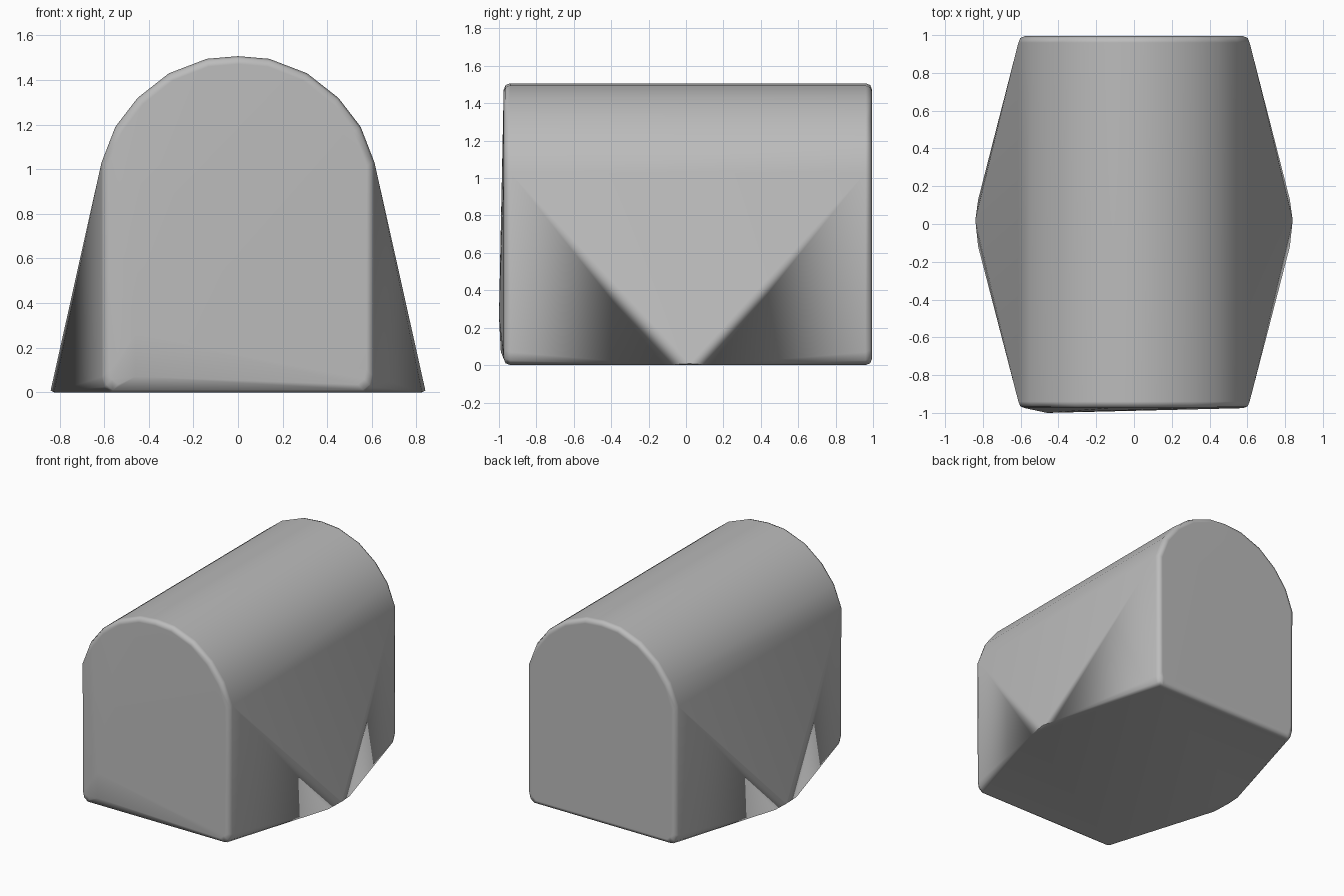
import bpy
import bmesh
import math

cube = bpy.data.objects.get("Cube")
if cube:
    bpy.data.objects.remove(cube, do_unlink=True)

# Plain grey surface
grey = bpy.data.materials.new("plain grey")
grey.use_nodes = True
colour = (0.5, 0.5, 0.5, 1)
grey.diffuse_color = colour
grey.node_tree.nodes["Principled BSDF"].inputs["Base Color"].default_value = colour

# Right half of the arched cross-section, from the base to the crown
HALF_PROFILE = [(0.57, 0), (0.6, 0.025), (0.61, 0.07), (0.612, 1.03), (0.55, 1.19),
                (0.45, 1.32), (0.31, 1.43), (0.14, 1.495), (0, 1.507)]


def add_ring(bm, y, inset):
    """Add the arch outline at depth y, pulled in towards its middle."""
    for x, z in HALF_PROFILE:
        x *= 1 - inset / 0.61
        z = 0.75 + (z - 0.75) * (1 - inset / 0.75)
        for side in (-1, 1):
            bm.verts.new((side * x, y, z))


bm = bmesh.new()

# Arched ends with rounded rims
for end, edge in ((-1, 0.975), (1, 0.995)):
    for depth, inset in ((0.035, 0), (0.01, 0.01), (0, 0.035)):
        add_ring(bm, end * (edge - depth), inset)

# Flared foot that comes to a blunt point on each side
for side in (-1, 1):
    for x, y, z in ((0.84, 0.02, 0.008), (0.825, 0.13, 0), (0.825, -0.12, 0)):
        bm.verts.new((side * x, y, z))

# Slight bulge low on the front face
for x, y, z in ((-0.46, -1, 0.26), (-0.46, -0.99, 0.07)):
    bm.verts.new((x, y, z))

# Shrink-wrap everything into one solid
bmesh.ops.remove_doubles(bm, verts=bm.verts, dist=0.001)
hull = bmesh.ops.convex_hull(bm, input=bm.verts)
loose = set(hull["geom_interior"]) | set(hull["geom_unused"])
bmesh.ops.delete(bm, geom=[v for v in loose if isinstance(v, bmesh.types.BMVert)], context="VERTS")
bmesh.ops.dissolve_limit(bm, angle_limit=math.radians(0.5), verts=bm.verts, edges=bm.edges)
bmesh.ops.recalc_face_normals(bm, faces=bm.faces)

mesh = bpy.data.meshes.new("arched_body")
bm.to_mesh(mesh)
bm.free()
mesh.materials.append(grey)
body = bpy.data.objects.new("arched_body", mesh)
bpy.context.collection.objects.link(body)

# Soft rims and roof, crisp foot edges
bpy.context.view_layer.objects.active = body
body.select_set(True)
bpy.ops.object.shade_smooth_by_angle(angle=math.radians(50))
weighted = body.modifiers.new("even shading", "WEIGHTED_NORMAL")
weighted.keep_sharp = True
